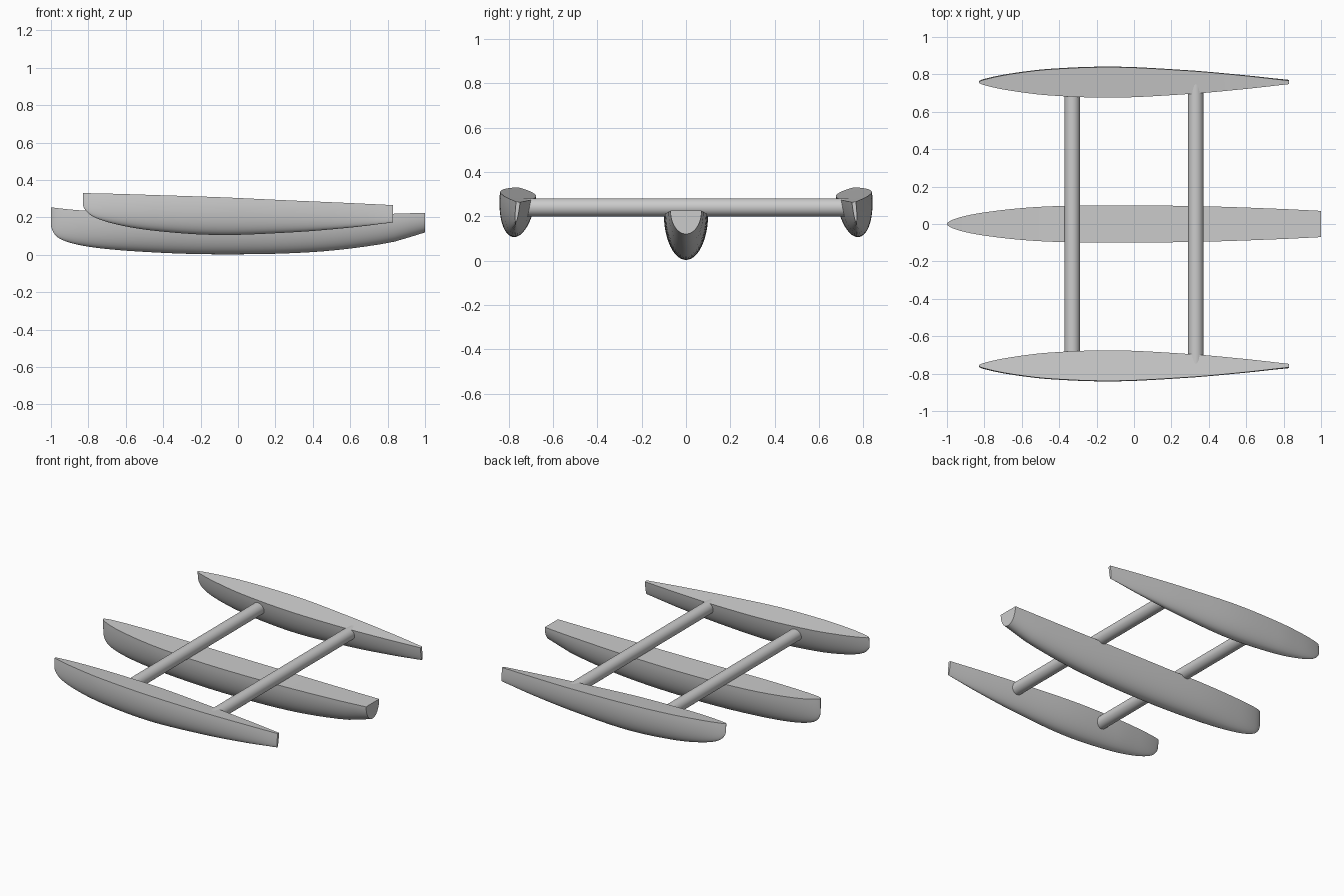
import bpy
import bmesh
from math import cos, sin, pi, sqrt, radians

if "Cube" in bpy.data.objects:
    bpy.data.objects.remove(bpy.data.objects["Cube"], do_unlink=True)

grey = bpy.data.materials.new("light grey")
grey.use_nodes = True
colour = (0.6, 0.6, 0.6, 1)
grey.diffuse_color = colour
grey.node_tree.nodes["Principled BSDF"].inputs["Base Color"].default_value = colour


def curve(points, t, col):
    """Smooth curve through the stations (t, half beam, keel, deck)."""
    n = len(points)

    def slope(i):
        a, b = points[max(i - 1, 0)], points[min(i + 1, n - 1)]
        return (b[col] - a[col]) / (b[0] - a[0])

    i = 0
    while i < n - 2 and t > points[i + 1][0]:
        i += 1
    a, b = points[i], points[i + 1]
    h = b[0] - a[0]
    u = (t - a[0]) / h
    return ((2 * u**3 - 3 * u**2 + 1) * a[col] + (u**3 - 2 * u**2 + u) * h * slope(i)
            + (3 * u**2 - 2 * u**3) * b[col] + (u**3 - u**2) * h * slope(i + 1))


def finish(obj, angle):
    obj.data.materials.append(grey)
    bpy.ops.object.select_all(action="DESELECT")
    obj.select_set(True)
    bpy.context.view_layer.objects.active = obj
    bpy.ops.object.shade_smooth_by_angle(angle=radians(angle))


def hull(name, stations, y=0, cant=0, rings=48, sides=24):
    # Lofted half-ellipse sections, denser towards the bow
    bow, stern = stations[0][0], stations[-1][0]
    length = stern - bow
    points = [(sqrt((s[0] - bow) / length),) + s[1:] for s in stations]
    bm = bmesh.new()
    sections = []
    for i in range(rings + 1):
        t = i / rings
        half, keel, deck = (curve(points, t, c) for c in (1, 2, 3))
        half = max(half, 0.001)
        ring = []
        for j in range(sides + 1):
            a = pi * j / sides
            py, drop = half * cos(a), (deck - keel) * sin(a)
            # Cant the section about its deck centre
            ring.append(bm.verts.new((bow + length * t * t,
                                      y + py * cos(cant) + drop * sin(cant),
                                      deck + py * sin(cant) - drop * cos(cant))))
        sections.append(ring)
    for a, b in zip(sections, sections[1:]):
        for j in range(sides):
            bm.faces.new((a[j], a[j + 1], b[j + 1], b[j]))
        bm.faces.new((a[-1], a[0], b[0], b[-1]))
    # Stem and transom
    bm.faces.new(sections[0])
    bm.faces.new(sections[-1])
    bmesh.ops.recalc_face_normals(bm, faces=bm.faces)
    mesh = bpy.data.meshes.new(name)
    bm.to_mesh(mesh)
    bm.free()
    obj = bpy.data.objects.new(name, mesh)
    bpy.context.collection.objects.link(obj)
    finish(obj, 35)


# Stations: x, half beam, keel height, deck height
main_lines = [(-1, 0, .17, .255), (-.99, .012, .125, .253), (-.95, .03, .085, .248),
              (-.8, .062, .044, .235), (-.5, .092, .016, .22), (-.1, .1, .003, .211),
              (.4, .094, .015, .212), (.8, .08, .063, .219), (1, .07, .12, .225)]
float_lines = [(-.83, 0, .275, .33), (-.82, .008, .245, .329), (-.78, .02, .207, .327),
               (-.65, .046, .162, .321), (-.45, .07, .128, .312), (-.1, .082, .105, .299),
               (.3, .062, .12, .283), (.6, .035, .145, .273), (.83, .009, .173, .265)]

hull("main_hull", main_lines)
for side, label in ((1, "left"), (-1, "right")):
    hull(label + "_float", float_lines, side * .757, side * radians(6.5))

# Cross beams
for label, x in (("front_beam", -.33), ("rear_beam", .33)):
    bpy.ops.mesh.primitive_cylinder_add(vertices=32, radius=.041, depth=1.5,
                                        location=(x, 0, .24), rotation=(pi / 2, 0, 0))
    beam = bpy.context.object
    beam.name = label
    finish(beam, 40)
